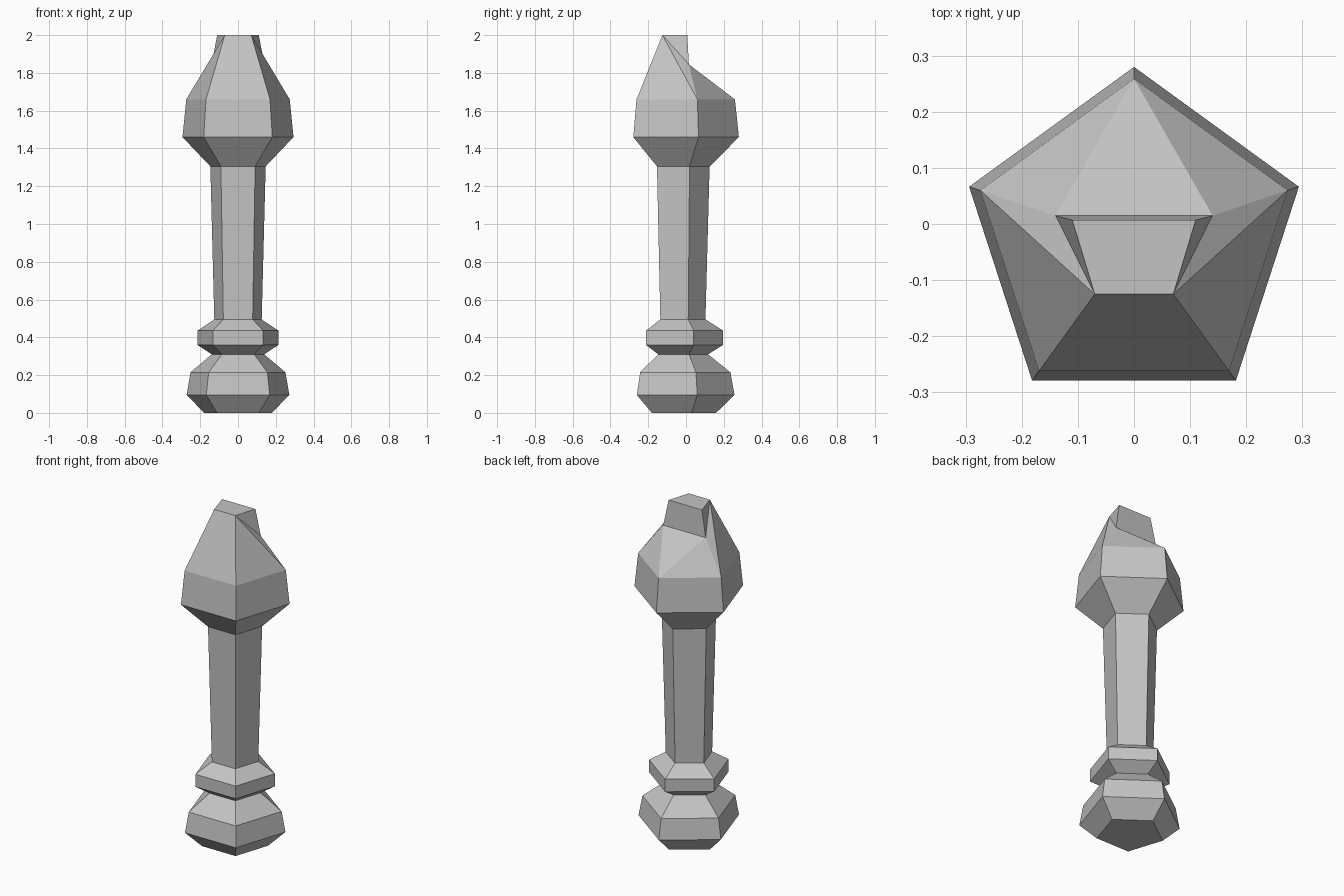
import bpy, math

if "Cube" in bpy.data.objects:
    bpy.data.objects.remove(bpy.data.objects["Cube"])

SIDES = 5
CENTRE_Y = -0.029  # pentagon centre, so the point and flat side span y evenly

grey = bpy.data.materials.new("plain grey")
grey.diffuse_color = (0.55, 0.55, 0.55, 1)
grey.use_nodes = True
grey.node_tree.nodes["Principled BSDF"].inputs["Base Color"].default_value = grey.diffuse_color


def ring(z, r):
    """Pentagon with its point at the back (+y), counter-clockwise from above."""
    pts = []
    for i in range(SIDES):
        a = math.pi / 2 + i * math.tau / SIDES
        pts.append((r * math.cos(a), CENTRE_Y + r * math.sin(a), z))
    return pts


def loft(profile):
    """Stack pentagon rings and join them with quads."""
    verts, faces = [], []
    for z, r in profile:
        verts += ring(z, r)
    for k in range(len(profile) - 1):
        lo, hi = k * SIDES, (k + 1) * SIDES
        for i in range(SIDES):
            j = (i + 1) % SIDES
            faces.append((lo + i, lo + j, hi + j, hi + i))
    return verts, faces


def make(name, verts, faces):
    mesh = bpy.data.meshes.new(name)
    mesh.from_pydata(verts, [], faces)
    mesh.materials.append(grey)
    mesh.update()
    obj = bpy.data.objects.new(name, mesh)
    bpy.context.collection.objects.link(obj)
    return obj


# Rounded foot, closed underneath
verts, faces = loft([(0, 0.188), (0.095, 0.286), (0.215, 0.264), (0.31, 0.146)])
faces.append(tuple(reversed(range(SIDES))))
make("foot", verts, faces)

# Collar and tapering shaft
make("collar", *loft([(0.31, 0.146), (0.36, 0.226), (0.435, 0.226), (0.495, 0.132)]))
make("shaft", *loft([(0.495, 0.132), (1.305, 0.154)]))

# Head: flared pentagon, then a peak with a notched back
verts, faces = loft([(1.305, 0.154), (1.46, 0.309), (1.66, 0.288)])
BACK, BL, FL, FR, BR = range(2 * SIDES, 3 * SIDES)
n = len(verts)
for x, y, z in [(0.07, -0.125, 2.0), (0.11, 0.007, 2.0), (0.14, 0.015, 1.845)]:
    verts += [(-x, y, z), (x, y, z)]
tip_l, tip_r, rim_l, rim_r, notch_l, notch_r = range(n, n + 6)
faces += [
    (FL, FR, tip_r, tip_l),              # front slope
    (tip_l, tip_r, rim_r, rim_l),        # flat top
    (rim_l, rim_r, notch_r, notch_l),    # notch wall
    (BACK, notch_l, notch_r),            # back slope
    (FR, BR, tip_r), (BL, FL, tip_l),    # side slopes
    (BR, notch_r, tip_r), (notch_l, BL, tip_l),
    (BR, BACK, notch_r), (BACK, BL, notch_l),
    (tip_r, notch_r, rim_r), (tip_l, rim_l, notch_l),
]
make("head", verts, faces)
